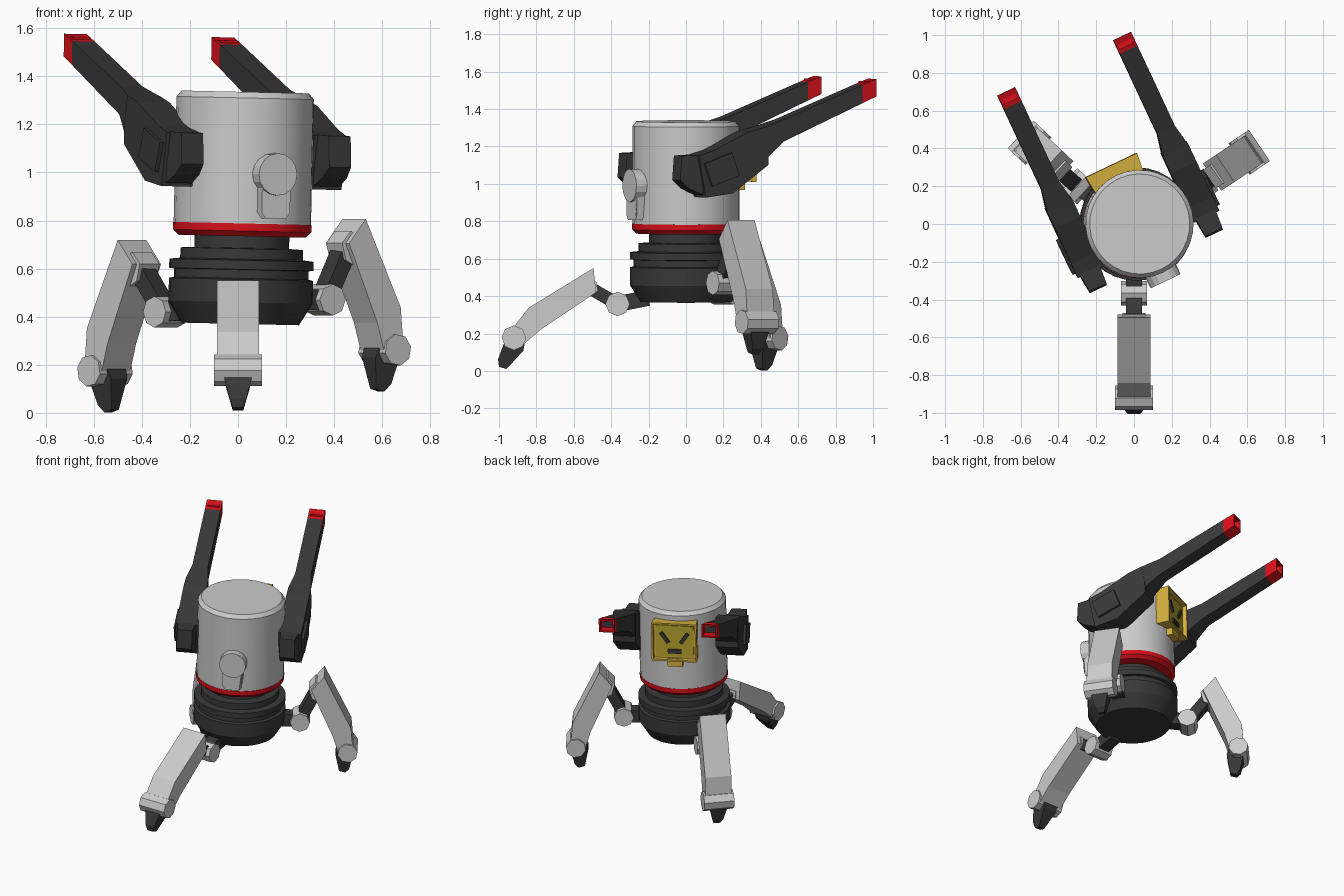
import bpy, bmesh
from math import radians, cos, sin, pi
from mathutils import Matrix, Vector

if "Cube" in bpy.data.objects:
    bpy.data.objects.remove(bpy.data.objects["Cube"])


def material(name, rgb):
    m = bpy.data.materials.new(name)
    m.diffuse_color = (*rgb, 1)
    m.use_nodes = True
    m.node_tree.nodes["Principled BSDF"].inputs["Base Color"].default_value = m.diffuse_color
    return m


DARK = material("dark_metal", (0.04, 0.04, 0.04))
RED = material("red_paint", (0.68, 0.005, 0.01))
YELLOW = material("yellow_paint", (0.68, 0.44, 0.05))
OCHRE = material("screen_yellow", (0.5, 0.38, 0.03))
GREY = None
R = Matrix.Rotation
T = Matrix.Translation


def finish(name, bm, mat, matrix, smooth=False):
    bmesh.ops.recalc_face_normals(bm, faces=bm.faces)
    bm.transform(matrix)
    me = bpy.data.meshes.new(name)
    bm.to_mesh(me)
    bm.free()
    ob = bpy.data.objects.new(name, me)
    bpy.context.collection.objects.link(ob)
    if mat:
        me.materials.append(mat)
    if smooth:
        bpy.ops.object.select_all(action='DESELECT')
        ob.select_set(True)
        bpy.context.view_layer.objects.active = ob
        bpy.ops.object.shade_smooth_by_angle(angle=radians(25))
    return ob


def lathe(name, profile, mat, matrix, n=32):
    bm = bmesh.new()
    rings = [[bm.verts.new((r * cos(2 * pi * i / n), r * sin(2 * pi * i / n), z))
              for i in range(n)] for r, z in profile]
    for a, b in zip(rings, rings[1:]):
        for i in range(n):
            j = (i + 1) % n
            bm.faces.new((a[i], a[j], b[j], b[i]))
    bm.faces.new(rings[0])
    bm.faces.new(rings[-1])
    return finish(name, bm, mat, matrix, True)


def prism(name, pts, mat, matrix, sink=0):
    """Side profile of (y, z, half_width) points, mirrored across x."""
    bm = bmesh.new()
    a = [bm.verts.new((-w, y, z)) for y, z, w in pts]
    b = [bm.verts.new((w, y, z)) for y, z, w in pts]
    n = len(pts)
    for i in range(n):
        j = (i + 1) % n
        bm.faces.new((a[i], a[j], b[j], b[i]))
    bm.faces.new(a)
    bm.faces.new(b)
    if sink:  # hollow out the face pointing along +y
        bmesh.ops.recalc_face_normals(bm, faces=bm.faces)
        f = max(bm.faces, key=lambda q: q.normal.y)
        bmesh.ops.inset_individual(bm, faces=[f], thickness=0.016)
        bmesh.ops.inset_individual(bm, faces=[f], thickness=0.001, depth=-sink)
    return finish(name, bm, mat, matrix)


def box(name, size, mat, matrix):
    bm = bmesh.new()
    bmesh.ops.create_cube(bm, size=1)
    return finish(name, bm, mat, matrix @ Matrix.Diagonal((*size, 1)))


def drum(name, r, width, mat, matrix, n=8):
    """Cylinder lying along x."""
    bm = bmesh.new()
    bmesh.ops.create_cone(bm, cap_ends=True, segments=n, radius1=r, radius2=r, depth=width)
    return finish(name, bm, mat, matrix @ R(pi / 2, 4, 'Y'))


def strut(name, a, b, w, h, mat):
    a, b = Vector(a), Vector(b)
    d = b - a
    turn = d.to_track_quat('Y', 'Z').to_matrix().to_4x4()
    return box(name, (w, d.length, h), mat, T((a + b) / 2) @ turn)


# Slightly leaning base, and the torso turned on top of it
LEAN = R(radians(1.3), 4, 'Y')
TORSO = LEAN @ R(radians(25.5), 4, 'Z')

lathe("base", [(0.245, 0.37), (0.30, 0.46), (0.30, 0.555), (0.28, 0.56), (0.28, 0.595),
               (0.30, 0.597), (0.30, 0.635), (0.255, 0.64), (0.255, 0.683), (0.197, 0.686),
               (0.197, 0.76)], DARK, LEAN)
lathe("red_band", [(0.265, 0.735), (0.288, 0.757), (0.288, 0.788)], RED, TORSO)
lathe("torso", [(0.286, 0.788), (0.286, 1.31), (0.265, 1.335)], GREY, TORSO)

# Round plate with a tongue on the rear of the torso
drum("rear_hatch_disc", 0.088, 0.09, GREY, TORSO @ T((0, -0.29, 0.995)) @ R(pi / 2, 4, 'Z'), 16)
prism("rear_hatch_tongue", [(-0.25, 1.0, 0.065), (-0.322, 1.0, 0.065), (-0.322, 0.835, 0.065),
                            (-0.322, 0.81, 0.045), (-0.25, 0.81, 0.045), (-0.25, 0.835, 0.065)],
      GREY, TORSO)

# Face screen
prism("face_frame", [(0.2, 1.02, 0.135), (0.345, 1.01, 0.15), (0.345, 1.28, 0.15),
                     (0.2, 1.27, 0.135)], YELLOW, TORSO, 0.03)
box("face_screen", (0.25, 0.01, 0.22), OCHRE, TORSO @ T((0, 0.316, 1.145)))
box("face_tab", (0.1, 0.06, 0.06), YELLOW, TORSO @ T((0, 0.295, 0.995)))
for s in (-1, 1):
    box("eye", (0.024, 0.02, 0.085), DARK,
        TORSO @ T((s * 0.065, 0.323, 1.17)) @ R(s * radians(35), 4, 'Y'))
box("mouth", (0.09, 0.02, 0.028), DARK, TORSO @ T((0, 0.323, 1.075)))

# Cannon arms on both sides
HOUSING = ((-0.12, 1.16), (-0.035, 1.187), (0.17, 1.283), (0.27, 1.31), (0.29, 1.187),
           (0.29, 1.107), (0.08, 0.957), (-0.08, 0.936))
for s, side in ((-1, "left"), (1, "right")):
    m = TORSO @ T((s * 0.34, 0, 0))
    prism(side + "_arm_housing", [(y, z, 0.075) for y, z in HOUSING], DARK, m)
    prism(side + "_arm_rear", [(-0.21, 1.16, 0.05), (-0.22, 1.03, 0.05), (-0.17, 0.985, 0.055),
                               (-0.09, 0.95, 0.06), (-0.09, 1.165, 0.06)], DARK, m)
    box(side + "_arm_panel", (0.03, 0.17, 0.13), DARK,
        m @ T((s * 0.077, 0.01, 1.085)) @ R(radians(20), 4, 'X'))
    prism(side + "_barrel", [(0.27, 1.31, 0.073), (0.39, 1.348, 0.052), (0.86, 1.53, 0.052),
                             (0.86, 1.432, 0.052), (0.39, 1.23, 0.052), (0.29, 1.15, 0.073)], DARK, m)
    prism(side + "_muzzle", [(0.86, 1.53, 0.052), (0.94, 1.56, 0.052), (0.94, 1.466, 0.052),
                             (0.86, 1.432, 0.052)], RED, m, 0.06)
    box(side + "_bore", (0.068, 0.004, 0.06), DARK, m @ T((0, 0.883, 1.49)))

# Legs: mount angle, heading, pitch, hip and ankle positions
LEGS = (("front", -90, -90, 0, (0, -0.366, 0.358), (0, -0.92, 0.177)),
        ("right", 30, 34, -33, (0.355, 0.2, 0.47), (0.61, 0.38, 0.262)),
        ("left", 148, 137, -33, (-0.30, 0.2, 0.42), (-0.553, 0.43, 0.175)))
KNEE_BENT = ((-0.455, 0.235), (-0.40, 0.185), (-0.34, 0.19), (-0.36, 0.3), (-0.445, 0.3))
KNEE_FLAT = ((-0.45, 0.25), (-0.36, 0.2), (-0.36, 0.3), (-0.44, 0.3))
SHIN = ((-0.425, 0.373), (-0.078, 0.16), (0, 0.06), (-0.04, -0.045), (-0.142, 0.043), (-0.44, 0.243))
for name, mount, yaw, pitch, hip, ankle in LEGS:
    turn = R(radians(yaw - 90), 4, 'Z')
    leg = T(ankle) @ turn @ R(radians(pitch), 4, 'X')
    a = radians(mount)
    root = (0.2 * cos(a), 0.2 * sin(a), hip[2] * 0.7 + 0.14)
    strut(name + "_hip_bracket", root, hip, 0.085, 0.085, DARK)
    drum(name + "_hip_joint", 0.065, 0.14, GREY, T(hip) @ turn)
    strut(name + "_hip_link", hip, leg @ Vector((0, -0.40, 0.27)), 0.085, 0.07, DARK)
    knee = KNEE_BENT if pitch else KNEE_FLAT
    prism(name + "_knee_joint", [(y, z, 0.06) for y, z in knee], GREY, leg)
    prism(name + "_shin", [(y, z, 0.087) for y, z in SHIN], GREY, leg)
    drum(name + "_ankle", 0.066, 0.2, GREY, leg)
    prism(name + "_foot", [(0.05, -0.02, 0.06), (0.085, -0.115, 0.035), (0.08, -0.155, 0.022),
                           (0.04, -0.167, 0.022), (-0.05, -0.07, 0.05), (-0.06, -0.02, 0.06)],
          DARK, leg)
